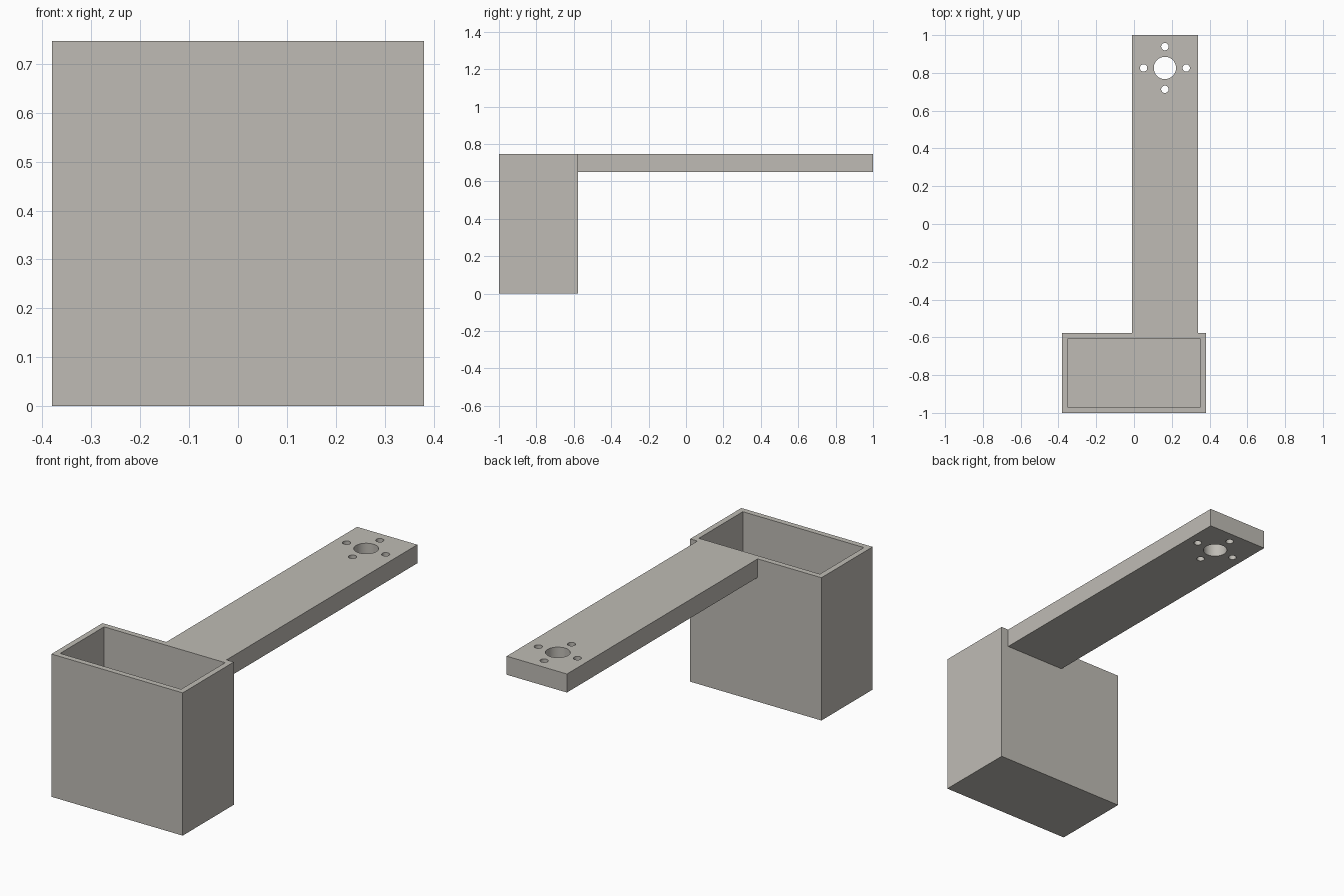
import bpy
import bmesh
import math
from mathutils import Matrix, Vector

if "Cube" in bpy.data.objects:
    bpy.data.objects.remove(bpy.data.objects["Cube"], do_unlink=True)

# Single warm grey
grey = bpy.data.materials.new("warm_grey")
grey.use_nodes = True
colour = (0.52, 0.50, 0.46, 1)
grey.diffuse_color = colour
grey.node_tree.nodes["Principled BSDF"].inputs["Base Color"].default_value = colour

HEIGHT = 0.747
WALL = 0.042
BACK = -0.577          # rear face of the box, where the arm starts
ARM_BOTTOM = 0.65


def add_block(bm, low, high):
    low, high = Vector(low), Vector(high)
    matrix = Matrix.Translation((low + high) / 2) @ Matrix.Diagonal((*(high - low), 1))
    return bmesh.ops.create_cube(bm, size=1, matrix=matrix)


def finish(bm, name):
    mesh = bpy.data.meshes.new(name)
    bm.to_mesh(mesh)
    bm.free()
    mesh.materials.append(grey)
    obj = bpy.data.objects.new(name, mesh)
    bpy.context.collection.objects.link(obj)
    return obj


# Open box: inset the top face and push it down to leave even walls and a floor
bm = bmesh.new()
add_block(bm, (-0.38, -1, 0), (0.38, BACK, HEIGHT))
bm.normal_update()
top = max(bm.faces, key=lambda f: f.calc_center_median().z)
bmesh.ops.inset_region(bm, faces=[top], thickness=WALL)
inner = bmesh.ops.extrude_discrete_faces(bm, faces=[top])["faces"][0]
bmesh.ops.translate(bm, verts=inner.verts, vec=(0, 0, WALL - HEIGHT))
finish(bm, "open_box")

# Arm, flush with the box rim
bm = bmesh.new()
add_block(bm, (-0.011, BACK, ARM_BOTTOM), (0.338, 1, HEIGHT))
arm = finish(bm, "arm")

# Cutter for the centre bore and the four screw holes around it
centre = Vector((0.1635, 0.826, (ARM_BOTTOM + HEIGHT) / 2))
holes = [(centre, 0.059)]
for i in range(4):
    a = i * math.pi / 2
    holes.append((centre + 0.113 * Vector((math.cos(a), math.sin(a), 0)), 0.0195))
bm = bmesh.new()
for position, radius in holes:
    bmesh.ops.create_cone(bm, cap_ends=True, segments=48, radius1=radius, radius2=radius,
                          depth=0.3, matrix=Matrix.Translation(position))
cutter = finish(bm, "hole_cutter")
cutter.hide_render = True

cut = arm.modifiers.new("holes", "BOOLEAN")
cut.operation = "DIFFERENCE"
cut.solver = "EXACT"
cut.object = cutter

# Apply the cut, drop the helper, and smooth the bores
bpy.ops.object.select_all(action="DESELECT")
arm.select_set(True)
bpy.context.view_layer.objects.active = arm
bpy.ops.object.modifier_apply(modifier=cut.name)
bpy.data.objects.remove(cutter, do_unlink=True)
bpy.ops.object.shade_smooth_by_angle(angle=math.radians(30))
